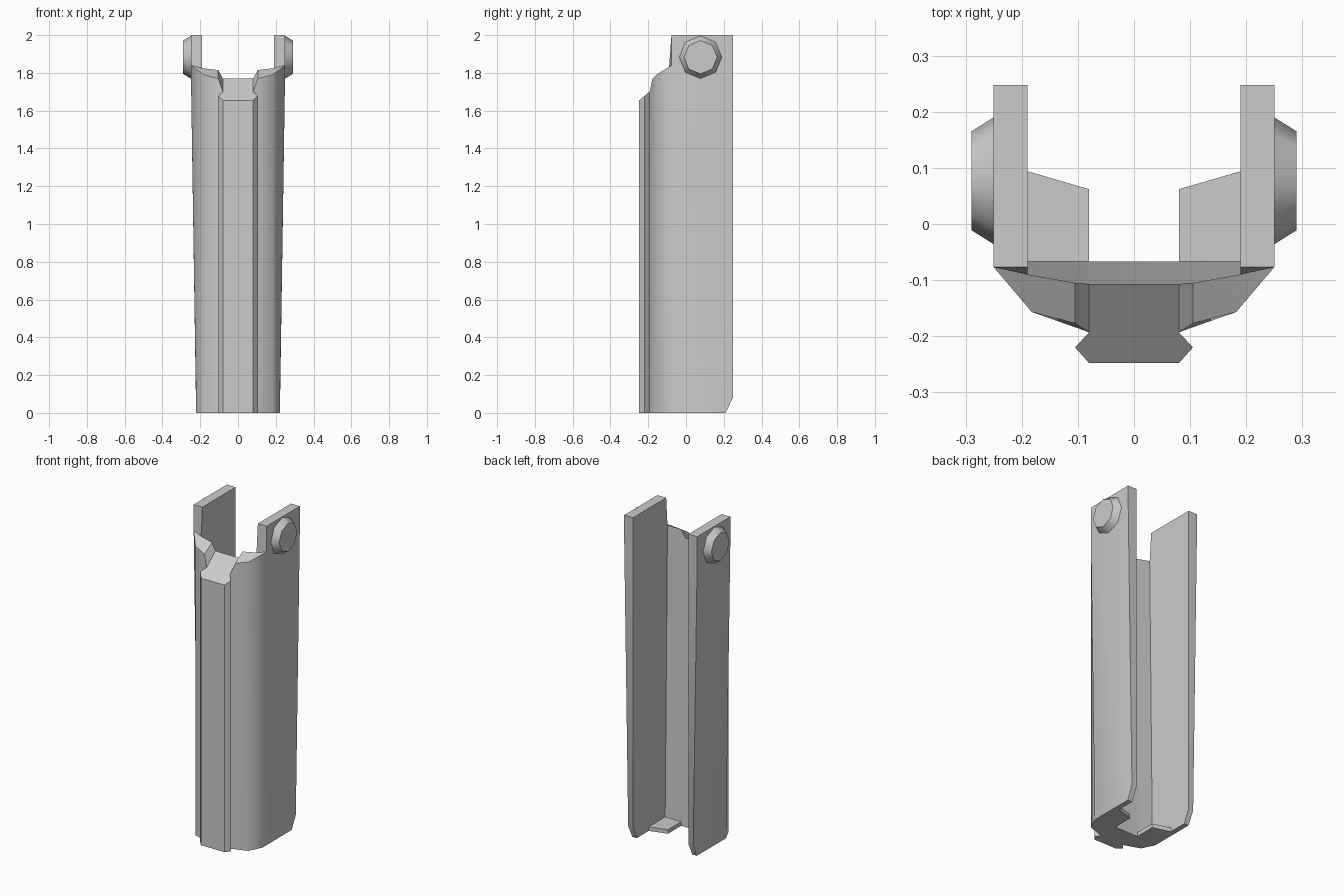
import bpy, bmesh, math
from mathutils import Matrix

if "Cube" in bpy.data.objects:
    bpy.data.objects.remove(bpy.data.objects["Cube"])


def finish(bm, name):
    """Turn a right-half bmesh into a mirrored, smooth-shaded object."""
    bmesh.ops.recalc_face_normals(bm, faces=bm.faces)
    me = bpy.data.meshes.new(name)
    bm.to_mesh(me)
    bm.free()
    ob = bpy.data.objects.new(name, me)
    bpy.context.collection.objects.link(ob)
    bpy.ops.object.select_all(action='DESELECT')
    ob.select_set(True)
    bpy.context.view_layer.objects.active = ob
    bpy.ops.object.shade_smooth_by_angle(angle=math.radians(45))
    mod = ob.modifiers.new("mirror", 'MIRROR')
    mod.use_axis[0] = True
    mod.use_clip = True
    mod.merge_threshold = 0.0005
    return ob


# Tapered channel: front shell with rail, plus side walls (right half)
bm = bmesh.new()
V = lambda *co: bm.verts.new(co)
F = lambda *vs: bm.faces.new(vs)

# front outline from wall corner to centre, bottom (x, y) and top (x, y, z)
low = [V(x, y, 0) for x, y in [(.221, -.077), (.182, -.157), (.105, -.184),
       (.08, -.193), (.105, -.22), (.08, -.248), (0, -.248)]]
top = [V(*p) for p in [(.25, -.077, 1.84), (.182, -.157, 1.79), (.105, -.177, 1.77),
       (.08, -.193, 1.70), (.105, -.22, 1.678), (.08, -.248, 1.655), (0, -.248, 1.655)]]
# inner face from wall to centre
ilow = [V(x, -.067, 0) for x in (.19, .105, .08, 0)]
itop = [V(*p) for p in [(.19, -.09, 1.825), (.105, -.105, 1.815),
                        (.08, -.107, 1.77), (0, -.107, 1.77)]]
for ring_a, ring_b in ((low, top), (ilow, itop)):
    for i in range(len(ring_a) - 1):
        F(ring_a[i], ring_a[i + 1], ring_b[i + 1], ring_b[i])
# stepped upper rim and underside
for o, n in ((top, itop), (low, ilow)):
    F(o[0], o[1], n[0])
    F(o[1], o[2], n[1], n[0])
    F(o[2], o[3], n[2], n[1])
    F(o[3], o[4], o[5], o[6], n[3], n[2])
# side wall outlines with clipped lower rear corner
outer = [V(.221, .21, 0), V(.223, .248, .08), V(.25, .248, 1.84),
         V(.25, .248, 2), V(.25, -.077, 2)]
inner = [V(.19, .21, 0), V(.19, .248, .08), V(.19, .248, 1.84),
         V(.19, .248, 2), V(.19, -.077, 2)]
F(low[0], outer[0], outer[1], outer[2], top[0])
F(top[0], outer[2], outer[3], outer[4])
F(ilow[0], *inner, itop[0])
F(low[0], outer[0], inner[0], ilow[0])
for i in range(4):
    F(outer[i], outer[i + 1], inner[i + 1], inner[i])
F(outer[4], top[0], itop[0], inner[4])
finish(bm, "channel_body")

# Floor ledges either side of the slot
bm = bmesh.new()
outline = [(.08, -.067), (.08, .062), (.19, .094), (.19, -.067)]
face = bm.faces.new([bm.verts.new((x, y, 0)) for x, y in outline])
ext = bmesh.ops.extrude_face_region(bm, geom=[face], use_keep_orig=True)
for v in ext["geom"]:
    if isinstance(v, bmesh.types.BMVert):
        v.co.z = .025
finish(bm, "floor_ledge")

# Octagonal tapered pivot bosses
bm = bmesh.new()
bmesh.ops.create_cone(bm, cap_ends=True, segments=8, radius1=.113, radius2=.088,
                      depth=.04,
                      matrix=Matrix.Translation((.27, .077, 1.883))
                      @ Matrix.Rotation(math.pi / 2, 4, 'Y'))
finish(bm, "pivot_boss")
